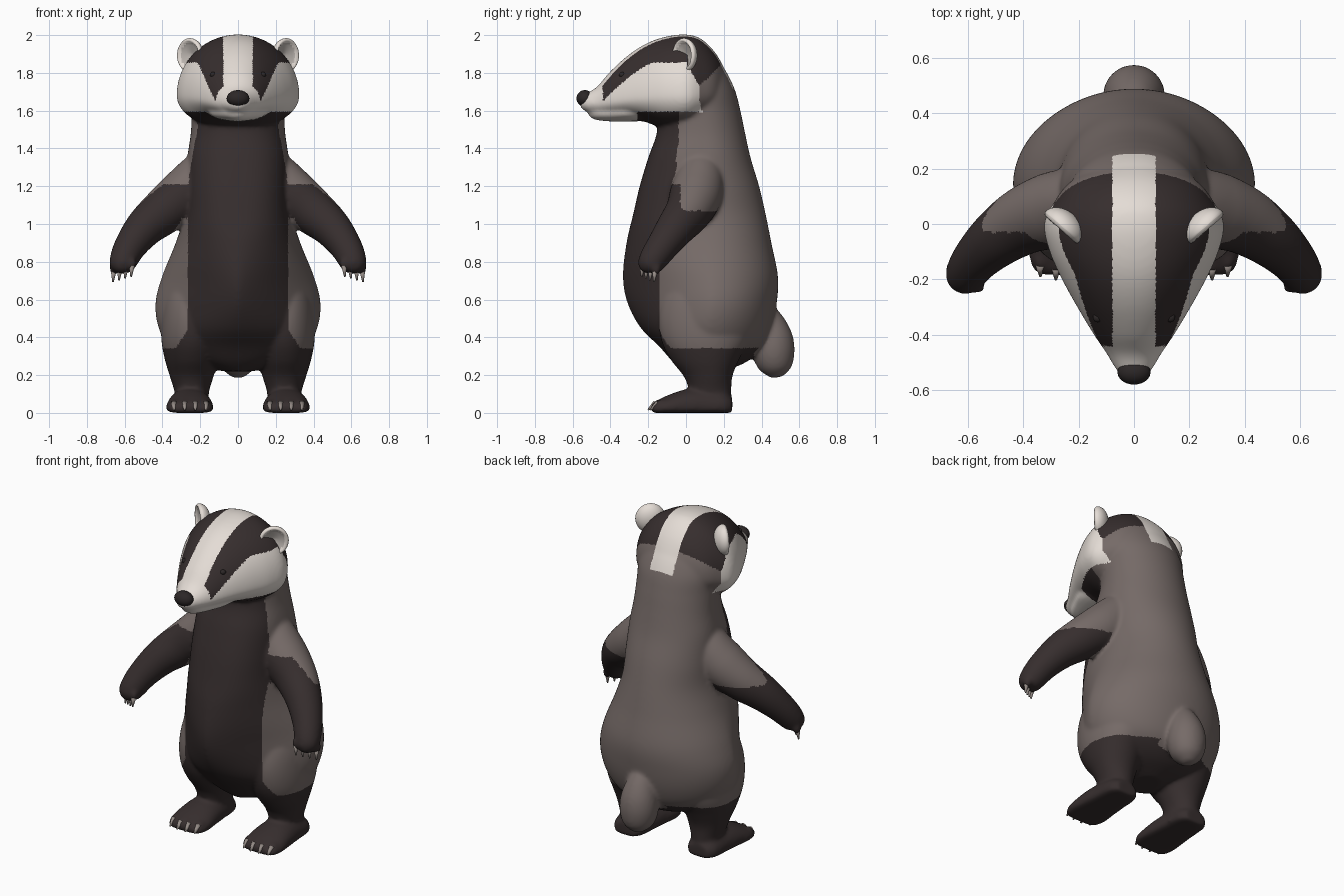
import bpy, bmesh, math
from mathutils import Vector, Matrix

if "Cube" in bpy.data.objects:
    bpy.data.objects.remove(bpy.data.objects["Cube"])


def material(name, rgb):
    m = bpy.data.materials.new(name)
    m.use_nodes = True
    m.diffuse_color = (*rgb, 1)
    bsdf = m.node_tree.nodes["Principled BSDF"]
    bsdf.inputs["Base Color"].default_value = (*rgb, 1)
    bsdf.inputs["Roughness"].default_value = 0.8
    return m


DARK, BROWN, WHITE, CLAW, BLACK, GREY = range(6)
MATS = [material("dark_fur", (.037, .027, .027)),
        material("brown_fur", (.18, .146, .137)),
        material("white_fur", (.78, .72, .67)),
        material("claw_horn", (.3, .26, .24)),
        material("nose_black", (.025, .02, .02)),
        material("inner_ear_grey", (.5, .46, .43))]


# ---- fur colour rules by position ----
def body_colour(x, y, z):
    if x < .125 and y > .36 and z < .56:
        return BROWN                       # tail
    if 1.03 < z < 1.21 and y < -.03 and x > .22:
        return DARK                        # front of the upper arm
    if x > .3 + .7 * max(0, 1.02 - z):     # arm
        return BROWN if z > 1.07 + 1.1 * max(0, -y - .01) else DARK
    if z < .345 + 1.5 * max(0, .33 - x) * (y < -.05):
        return DARK                        # legs
    return DARK if x < min(.265, .215 + .16 * (1.52 - z)) and y < -.04 else BROWN


def fur_colour(c):
    x, y, z = abs(c.x), c.y, c.z
    if z < 1.52:
        return body_colour(x, y, z)
    if x < .078 and z > 1.72 and y > -.46:
        return WHITE                       # crown stripe
    if y > .07 + 1.05 * max(0, z - 1.73) + .25 * max(0, 1.66 - z):
        return BROWN                       # nape
    if z < 1.595 and y > -.26:
        return DARK if y < -.04 else BROWN
    # cheek line rises from the snout to the ear, then drops behind it
    line = 1.855 - 1.2 * max(0, -.17 - y) ** 1.35 if y < 0 else 1.855 - 1.8 * y
    return DARK if z > line and y > -.44 and x > .05 else WHITE


# ---- builders: soft parts are gathered in one mesh and fused ----
soft = bmesh.new()


def finish(bm, name, colour):
    bmesh.ops.recalc_face_normals(bm, faces=bm.faces)
    me = bpy.data.meshes.new(name)
    bm.to_mesh(me)
    bm.free()
    ob = bpy.data.objects.new(name, me)
    bpy.context.collection.objects.link(ob)
    paint(ob, colour)
    return ob


def paint(ob, colour):
    for m in MATS:
        ob.data.materials.append(m)
    for p in ob.data.polygons:
        p.use_smooth = True
        p.material_index = colour(p.center) if callable(colour) else colour


def spline(rows, steps):
    """Smooth curve through rows of any width."""
    out = []
    for i in range(len(rows) - 1):
        a, b = rows[max(i - 1, 0)], rows[i]
        c, d = rows[i + 1], rows[min(i + 2, len(rows) - 1)]
        for k in range(steps):
            t = k / steps
            out.append([q + .5 * t * (r - p + t * (2 * p - 5 * q + 4 * r - s + t * (3 * (q - r) + s - p)))
                        for p, q, r, s in zip(a, b, c, d)])
    return out + [list(rows[-1])]


def skin(rings):
    vr = [[soft.verts.new(p) for p in ring] for ring in rings]
    n = len(vr[0])
    for a, b in zip(vr, vr[1:]):
        for i in range(n):
            soft.faces.new((a[i], a[(i + 1) % n], b[(i + 1) % n], b[i]))
    soft.faces.new(vr[0])
    soft.faces.new(vr[-1])


def loft(rows, axis, n=48, p_lo=2, cx=0):
    """Rows: position on axis, low edge, high edge, widest level, half width, squareness of low half."""
    rings = []
    for t, lo, hi, mid, hw, *p in spline(rows, 6):
        ring = []
        for i in range(n):
            a = math.tau * i / n
            ca, sa = math.cos(a), math.sin(a)
            e = 1 if sa > 0 else 2 / (p[0] if p else p_lo)
            x = cx + hw * math.copysign(abs(ca) ** e, ca)
            h = mid + (hi - mid) * sa if sa > 0 else mid - (mid - lo) * (-sa) ** e
            ring.append((x, h, t) if axis == "z" else (x, t, h))
        rings.append(ring)
    skin(rings)


def tube(rows, n=32):
    """Rows: x, y, z, radius."""
    path = spline(rows, 6)
    pts = [Vector(r[:3]) for r in path]
    rings = []
    for i, r in enumerate(path):
        d = (pts[min(i + 1, len(pts) - 1)] - pts[max(i - 1, 0)]).normalized()
        u = d.cross(Vector((0, 1, 0))).normalized()
        v = d.cross(u)
        rings.append([pts[i] + r[3] * (u * math.cos(math.tau * k / n) + v * math.sin(math.tau * k / n))
                      for k in range(n)])
    skin(rings)


def ball(bm, loc, scale):
    bmesh.ops.create_uvsphere(bm, u_segments=24, v_segments=14, radius=1,
                              matrix=Matrix.LocRotScale(Vector(loc), None, Vector(scale)))


def solid_ball(name, loc, scale, colour):
    bm = bmesh.new()
    ball(bm, loc, scale)
    finish(bm, name, colour)


def ear(name, s):
    """Cupped ear: the front half of a ball pushed back into a bowl."""
    bm = bmesh.new()
    bmesh.ops.create_uvsphere(bm, u_segments=32, v_segments=20, radius=1)
    for v in bm.verts:
        if v.co.y < -.01:
            r = 1 - min(1, math.hypot(v.co.x, v.co.z))
            v.co.y = -.22 * math.sin(math.pi * min(1, r * 4)) if r < .25 else .55 * (r - .25)
    ob = finish(bm, name, lambda c: GREY if c.y < .45 and math.hypot(c.x, c.z) < .7 else WHITE)
    ob.location, ob.scale, ob.rotation_euler = (s * .256, -.012, 1.893), (.086, .06, .091), (0, 0, s * .72)


def claw(name, base, tip, r):
    base, tip = Vector(base), Vector(tip)
    bm = bmesh.new()
    bmesh.ops.create_cone(bm, cap_ends=True, segments=10, radius1=r, radius2=r * .25,
                          depth=(tip - base).length)
    ob = finish(bm, name, CLAW)
    ob.location = (base + tip) / 2
    ob.rotation_mode = "QUATERNION"
    ob.rotation_quaternion = (tip - base).to_track_quat("Z", "Y")


# ---- torso and neck ----
loft([(.22, -.01, .2, .1, .08, 2), (.27, -.07, .32, .12, .23, 2), (.35, -.14, .41, .12, .36, 1.8),
      (.45, -.24, .455, .13, .42, 1.6), (.58, -.31, .48, .14, .437, 1.42),
      (.72, -.335, .487, .14, .403, 1.48), (.9, -.315, .452, .13, .33, 1.9),
      (1.05, -.28, .422, .12, .285, 2.4), (1.2, -.245, .387, .12, .275, 2.5),
      (1.35, -.2, .342, .11, .268, 2.4), (1.48, -.155, .313, .1, .25, 2.2),
      (1.6, -.15, .288, .08, .245, 2), (1.72, -.12, .255, .06, .245, 2),
      (1.84, -.08, .19, .03, .205, 2), (1.92, -.03, .1, .02, .1, 2)], "z", n=96)

# ---- head and lower jaw ----
loft([(-.56, 1.62, 1.67, 1.64, .03), (-.53, 1.595, 1.69, 1.64, .062),
      (-.47, 1.582, 1.728, 1.64, .098), (-.4, 1.575, 1.808, 1.65, .145),
      (-.3, 1.565, 1.898, 1.665, .205), (-.2, 1.535, 1.96, 1.675, .26),
      (-.1, 1.5, 1.993, 1.68, .305), (0, 1.5, 2.003, 1.68, .325), (.08, 1.53, 1.98, 1.69, .288),
      (.16, 1.58, 1.9, 1.7, .22), (.23, 1.65, 1.77, 1.71, .07)], "y", n=96)
loft([(-.515, 1.57, 1.6, 1.59, .02), (-.48, 1.552, 1.61, 1.59, .066),
      (-.4, 1.543, 1.62, 1.59, .11), (-.3, 1.543, 1.62, 1.59, .15),
      (-.2, 1.545, 1.6, 1.58, .13)], "y")

# ---- tail ----
tube([(0, .38, .58, .03), (0, .43, .5, .075), (0, .458, .4, .106), (0, .465, .31, .11),
      (0, .475, .235, .085), (0, .48, .188, .03)])

# ---- paired soft parts: arms, fingers, legs, feet, toes ----
for s in (1, -1):
    tube([(s * .1, .1, 1.38, .04), (s * .165, .085, 1.3, .11), (s * .275, .055, 1.165, .138),
          (s * .39, .015, 1.07, .124), (s * .49, -.05, .985, .105),
          (s * .565, -.12, .89, .087), (s * .605, -.175, .81, .075),
          (s * .615, -.195, .765, .06), (s * .618, -.2, .74, .025)])
    loft([(.02, .03, .235, .13, .1), (.1, .02, .24, .13, .09), (.19, -.01, .245, .13, .115),
          (.28, -.08, .28, .12, .142), (.38, -.13, .33, .11, .16),
          (.5, -.145, .35, .11, .16), (.62, -.12, .3, .11, .14),
          (.74, -.06, .2, .08, .08)], "z", cx=s * .245)
    loft([(-.185, .01, .04, .02, .07), (-.165, 0, .058, .025, .108), (-.1, 0, .092, .03, .125),
          (0, 0, .125, .04, .118), (.1, 0, .13, .04, .108), (.2, 0, .11, .04, .098),
          (.245, 0, .08, .04, .065)], "y", p_lo=4, cx=s * .255)
    for i in range(4):
        ball(soft, (s * (.562 + .032 * i), -.225 + .022 * i, .79 - .009 * i), (.023, .026, .034))
        ball(soft, (s * (.17 + .056 * i), -.145 + .012 * abs(i - 1.5), .036), (.029, .042, .036))

# ---- fuse the soft parts, then paint the fur ----
body = finish(soft, "body", DARK)
remesh = body.modifiers.new("fuse", "REMESH")
remesh.mode, remesh.voxel_size = "VOXEL", .0105
smooth = body.modifiers.new("soften", "SMOOTH")
smooth.factor, smooth.iterations = .5, 10
fused = bpy.data.meshes.new_from_object(body.evaluated_get(bpy.context.evaluated_depsgraph_get()))
body.modifiers.clear()
body.data = fused
fused.materials.clear()
paint(body, fur_colour)

# ---- nose, eyes, ears, claws ----
solid_ball("nose", (0, -.535, 1.665), (.06, .045, .044), BLACK)
for s, side in ((1, "left"), (-1, "right")):
    solid_ball(side + "_eye", (s * .131, -.337, 1.79), (.018, .018, .015), BLACK)
    ear(side + "_ear", s)
    for i in range(4):
        x, y, z = s * (.562 + .032 * i), -.23 + .022 * i, .78 - .009 * i
        claw(side + "_hand_claw", (x, y, z), (x + s * .004, y - .005, z - .06), .016)
        x, y = s * (.17 + .056 * i), -.165 + .012 * abs(i - 1.5)
        claw(side + "_foot_claw", (x, y, .05), (x, y - .042, .016), .018)
